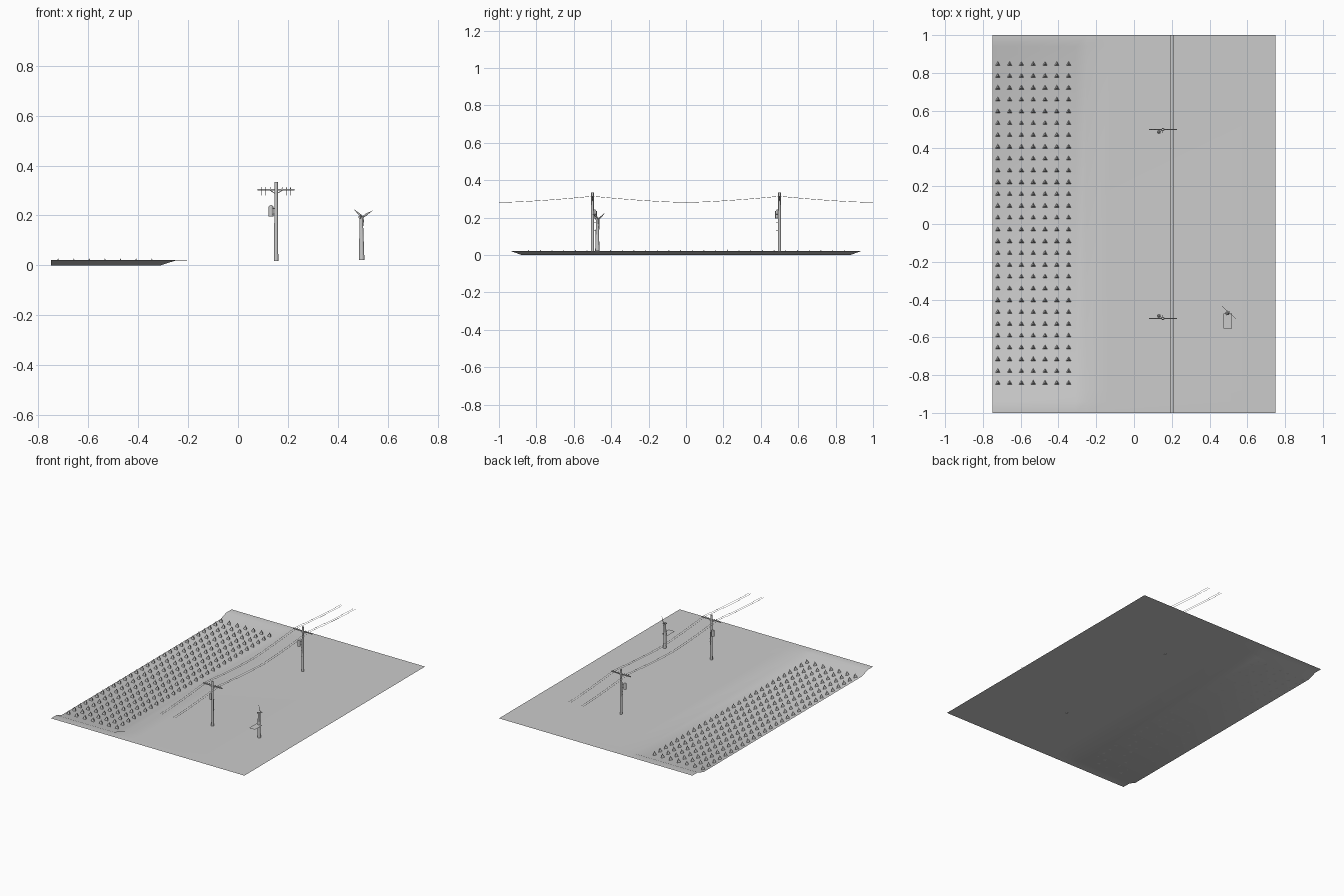
import bpy, bmesh, math
from mathutils import Vector, Matrix

if "Cube" in bpy.data.objects:
    bpy.data.objects.remove(bpy.data.objects["Cube"])

GROUND = 0.022


def finish(name, bm, smooth=False):
    me = bpy.data.meshes.new(name)
    bm.to_mesh(me)
    bm.free()
    ob = bpy.data.objects.new(name, me)
    bpy.context.scene.collection.objects.link(ob)
    if smooth:
        bpy.ops.object.select_all(action='DESELECT')
        ob.select_set(True)
        bpy.context.view_layer.objects.active = ob
        bpy.ops.object.shade_smooth_by_angle(angle=math.radians(40))
    return ob


def rod(bm, a, b, r1, r2, sides=8):
    a, b = Vector(a), Vector(b)
    d = b - a
    m = Matrix.Translation((a + b) / 2) @ Vector((0, 0, 1)).rotation_difference(d).to_matrix().to_4x4()
    bmesh.ops.create_cone(bm, cap_ends=True, segments=sides, radius1=r1, radius2=r2, depth=d.length, matrix=m)


def box(bm, c, s):
    bmesh.ops.create_cube(bm, size=1, matrix=Matrix.Translation(c) @ Matrix.Diagonal((*s, 1)))


# ground sheet with a sunken field along the left side
xs = [(-0.75, 0), (-0.31, 0), (-0.25, 0.019), (-0.13, GROUND), (0.75, GROUND)]
ys = [(-1, GROUND), (-0.94, GROUND), (-0.88, 0), (0.88, 0), (0.94, GROUND), (1, GROUND)]
bm = bmesh.new()
grid = [[bm.verts.new((x, y, max(zx, zy))) for x, zx in xs] for y, zy in ys]
for r0, r1 in zip(grid, grid[1:]):
    for i in range(len(xs) - 1):
        bm.faces.new((r0[i], r0[i + 1], r1[i + 1], r1[i]))
finish("ground", bm, True)

# rows of crop plants
bm = bmesh.new()
for i in range(7):
    for j in range(28):
        p = (-0.721 + i * 0.0625, -0.842 + j * 0.0625, 0.014)
        bmesh.ops.create_cone(bm, cap_ends=True, segments=3, radius1=0.015, radius2=0,
                              depth=0.028, matrix=Matrix.Translation(p))
finish("crop_plants", bm)

# utility poles, mirrored front to back
PX = 0.153
offsets = (-0.058, -0.042, 0.042, 0.058)
for name, s in (("front", -1), ("back", 1)):
    y = 0.5 * s
    bm = bmesh.new()
    rod(bm, (PX, y, 0.018), (PX, y, 0.333), 0.009, 0.007, 10)
    finish(name + "_pole", bm, True)

    bm = bmesh.new()
    box(bm, (PX, y, 0.302), (0.148, 0.006, 0.006))
    for sx in (-1, 1):
        rod(bm, (PX + sx * 0.024, y, 0.300), (PX, y, 0.286), 0.0015, 0.0015, 4)
    finish(name + "_crossarm", bm)

    bm = bmesh.new()
    for o in (*offsets, -0.024, 0.024):
        rod(bm, (PX + o, y, 0.304), (PX + o, y, 0.313), 0.002, 0.0015, 6)
    finish(name + "_insulators", bm)

    bm = bmesh.new()
    ty = y - s * 0.013
    rod(bm, (0.132, ty, 0.196), (0.132, ty, 0.236), 0.010, 0.010, 10)
    rod(bm, (0.132, ty, 0.236), (0.132, ty, 0.242), 0.007, 0.004, 10)
    for z in (0.205, 0.228):
        rod(bm, (0.132, ty, z), (PX, y, z), 0.002, 0.002, 4)
    finish(name + "_transformer", bm, True)

    # climbing pegs
    bm = bmesh.new()
    for k in range(5):
        z = 0.13 + k * 0.022
        rod(bm, (PX, y, z), (PX, y - s * 0.018, z), 0.001, 0.001, 4)
    finish(name + "_steps", bm)

# sagging power lines
for n, o in enumerate(offsets):
    cu = bpy.data.curves.new("power_line", 'CURVE')
    cu.dimensions = '3D'
    cu.bevel_depth = 0.001
    cu.bevel_resolution = 0
    cu.use_fill_caps = True
    sp = cu.splines.new('POLY')
    N = 40
    sp.points.add(N)
    for k, p in enumerate(sp.points):
        y = -1 + 2 * k / N
        t = abs(y)
        z = 0.281 + 0.033 * (t / 0.5 if t <= 0.5 else (1 - t) / 0.5) ** 1.5
        p.co = (PX + o, y, z, 1)
    ob = bpy.data.objects.new("power_line_%d" % (n + 1), cu)
    bpy.context.scene.collection.objects.link(ob)

# wind turbine tower, nacelle and rotor
TX, TY, HZ = 0.496, -0.474, 0.193
side = Vector((0.74, -0.67, 0)).normalized()
axis = Vector((0.67, 0.74, 0)).normalized()
top = Vector((TX - 0.002, TY, HZ))
bm = bmesh.new()
rod(bm, (TX, TY, GROUND), (TX - 0.002, TY, HZ), 0.0115, 0.007, 10)
finish("turbine_tower", bm, True)
bm = bmesh.new()
rod(bm, top - axis * 0.010, top + axis * 0.010, 0.006, 0.005, 8)
finish("turbine_nacelle", bm, True)
bm = bmesh.new()
hub = top + axis * 0.010
rod(bm, hub, hub + axis * 0.006, 0.005, 0.001, 8)
for deg in (27, 147, 267):
    a = math.radians(deg)
    d = side * math.cos(a) + Vector((0, 0, math.sin(a)))
    w = d.cross(axis)
    root, mid, tip = [hub + d * r for r in (0.0, 0.018, 0.058)]
    outline = [root + w * 0.003, mid + w * 0.0055, tip, mid - w * 0.003, root - w * 0.003]
    f = [bm.verts.new(p + axis * 0.001) for p in outline]
    b = [bm.verts.new(p - axis * 0.001) for p in outline]
    bm.faces.new(f)
    bm.faces.new(b[::-1])
    for i in range(5):
        bm.faces.new((f[i - 1], b[i - 1], b[i], f[i]))
bmesh.ops.recalc_face_normals(bm, faces=bm.faces)
finish("turbine_rotor", bm)

# thin horizontal panel beside the tower
bm = bmesh.new()
bmesh.ops.create_grid(bm, x_segments=1, y_segments=1, size=0.5,
                      matrix=Matrix.Translation((0.497, -0.514, 0.112)) @ Matrix.Diagonal((0.046, 0.08, 1, 1)))
finish("turbine_panel", bm)
